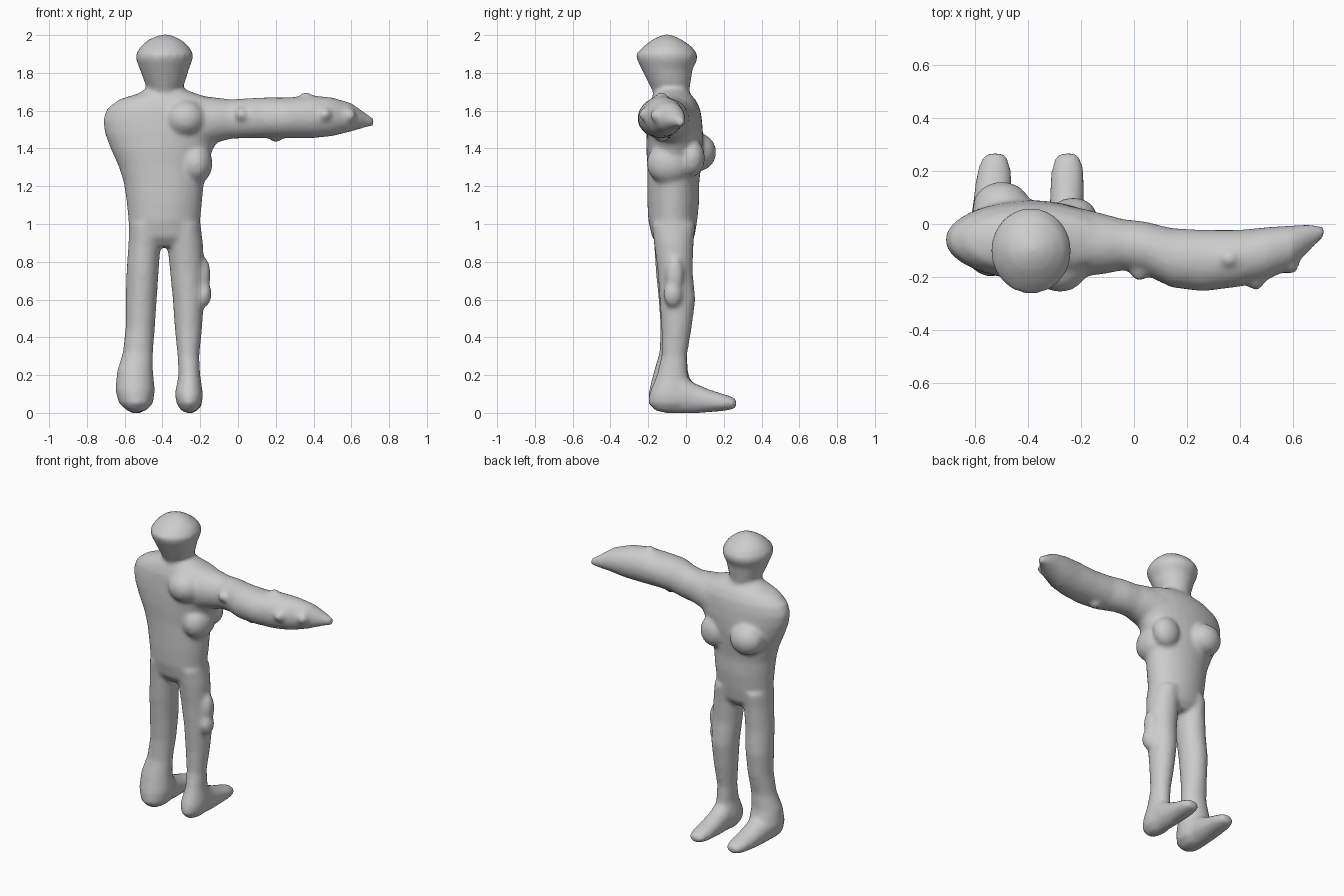
import bpy, bmesh, math
from mathutils import Vector

parts = []


def loft(name, axis, sections, n=32):
    """Elliptic sections along an axis: (t, u_min, u_max, v_min, v_max)."""
    bm = bmesh.new()
    rings = []
    for t, u0, u1, v0, v1 in sections:
        ring = []
        for i in range(n):
            a = 2 * math.pi * i / n
            u = (u0 + u1) / 2 + (u1 - u0) / 2 * math.cos(a)
            v = (v0 + v1) / 2 + (v1 - v0) / 2 * math.sin(a)
            co = {'x': (t, u, v), 'y': (u, t, v), 'z': (u, v, t)}[axis]
            ring.append(bm.verts.new(co))
        rings.append(ring)
    for a, b in zip(rings, rings[1:]):
        for i in range(n):
            j = (i + 1) % n
            bm.faces.new((a[i], a[j], b[j], b[i]))
    bm.faces.new(rings[0])
    bm.faces.new(rings[-1])
    bmesh.ops.recalc_face_normals(bm, faces=bm.faces)
    add(name, bm)


def blob(name, loc, radii):
    bm = bmesh.new()
    bmesh.ops.create_uvsphere(bm, u_segments=24, v_segments=16, radius=1)
    for v in bm.verts:
        v.co = Vector(loc) + v.co * Vector(radii)
    add(name, bm)


def add(name, bm):
    me = bpy.data.meshes.new(name)
    bm.to_mesh(me)
    bm.free()
    ob = bpy.data.objects.new(name, me)
    bpy.context.collection.objects.link(ob)
    parts.append(ob)


# Torso
loft("torso", 'z', [
    (0.88, -0.47, -0.31, -0.14, 0.01), (0.93, -0.58, -0.19, -0.18, 0.045),
    (1.02, -0.58, -0.20, -0.20, 0.06), (1.12, -0.59, -0.19, -0.205, 0.07),
    (1.22, -0.605, -0.18, -0.205, 0.07), (1.30, -0.63, -0.17, -0.205, 0.08),
    (1.40, -0.675, -0.13, -0.21, 0.09), (1.48, -0.705, -0.08, -0.21, 0.09),
    (1.55, -0.715, -0.07, -0.205, 0.085), (1.61, -0.695, -0.07, -0.20, 0.075),
    (1.66, -0.63, -0.12, -0.185, 0.05), (1.69, -0.53, -0.22, -0.17, 0.02),
    (1.72, -0.48, -0.30, -0.16, 0.01)])

# Torso bulges: chest, side, shoulder blade
blob("chest_left", (-0.50, 0.065, 1.38), (0.11, 0.095, 0.10))
blob("chest_right", (-0.23, 0.03, 1.35), (0.09, 0.07, 0.10))
blob("side_bulge", (-0.225, -0.09, 1.32), (0.09, 0.12, 0.11))
blob("shoulder_blade", (-0.28, -0.15, 1.56), (0.11, 0.108, 0.10))

# Head with a wide brow line
loft("head", 'z', [
    (1.66, -0.46, -0.32, -0.16, 0.0), (1.71, -0.475, -0.30, -0.18, 0.02),
    (1.75, -0.495, -0.28, -0.20, 0.025), (1.82, -0.52, -0.26, -0.235, 0.035),
    (1.87, -0.54, -0.24, -0.26, 0.06), (1.90, -0.54, -0.237, -0.265, 0.06),
    (1.94, -0.515, -0.26, -0.225, 0.03), (1.975, -0.475, -0.30, -0.18, -0.02),
    (1.995, -0.43, -0.34, -0.14, -0.06), (2.003, -0.40, -0.37, -0.11, -0.09)])

# Outstretched arm
loft("arm", 'x', [
    (-0.32, -0.20, 0.07, 1.40, 1.67), (-0.20, -0.20, 0.06, 1.40, 1.68),
    (-0.12, -0.19, 0.04, 1.43, 1.67), (-0.04, -0.175, 0.018, 1.45, 1.66),
    (0.04, -0.19, 0.01, 1.455, 1.665), (0.14, -0.24, -0.015, 1.455, 1.67),
    (0.26, -0.255, -0.022, 1.455, 1.67), (0.40, -0.237, -0.022, 1.455, 1.68),
    (0.50, -0.213, -0.012, 1.465, 1.67), (0.60, -0.165, -0.005, 1.49, 1.64),
    (0.67, -0.095, 0.0, 1.51, 1.59), (0.718, -0.05, -0.01, 1.52, 1.56)])
for loc in [(0.02, -0.18, 1.58), (0.46, -0.215, 1.58), (0.36, -0.13, 1.665),
            (0.20, -0.13, 1.465), (0.59, -0.155, 1.575)]:
    blob("arm_bump", loc, (0.035, 0.035, 0.035))

# Legs
loft("leg_left", 'z', [
    (1.00, -0.575, -0.41, -0.18, 0.05), (0.90, -0.58, -0.41, -0.17, 0.04),
    (0.75, -0.59, -0.42, -0.16, 0.035), (0.60, -0.595, -0.43, -0.145, 0.045),
    (0.45, -0.595, -0.44, -0.135, 0.03), (0.32, -0.61, -0.45, -0.14, 0.005),
    (0.22, -0.64, -0.45, -0.17, 0.01), (0.12, -0.65, -0.44, -0.195, 0.04),
    (0.05, -0.63, -0.45, -0.20, 0.04), (0.01, -0.58, -0.49, -0.16, 0.0)])
loft("leg_right", 'z', [
    (1.00, -0.37, -0.20, -0.18, 0.05), (0.90, -0.375, -0.185, -0.17, 0.04),
    (0.75, -0.36, -0.18, -0.15, 0.035), (0.60, -0.345, -0.18, -0.14, 0.05),
    (0.45, -0.335, -0.19, -0.13, 0.03), (0.30, -0.32, -0.205, -0.13, 0.005),
    (0.20, -0.315, -0.20, -0.155, 0.01), (0.10, -0.335, -0.185, -0.195, 0.03),
    (0.05, -0.325, -0.19, -0.20, 0.04), (0.01, -0.30, -0.22, -0.16, 0.0)])
blob("thigh_bump", (-0.19, -0.06, 0.73), (0.045, 0.05, 0.10))
blob("knee_bump", (-0.18, -0.07, 0.63), (0.04, 0.05, 0.07))

# Feet
for side, heel, toe, w in (("left", -0.55, -0.525, 0.10), ("right", -0.26, -0.25, 0.075)):
    secs = []
    for y, k, z0, z1 in [(-0.17, 0.5, 0.02, 0.12), (-0.12, 0.85, 0.0, 0.19),
                         (-0.03, 0.9, -0.003, 0.21), (0.04, 0.88, -0.003, 0.16),
                         (0.12, 0.88, 0.003, 0.125), (0.20, 0.85, 0.01, 0.10),
                         (0.245, 0.7, 0.018, 0.085), (0.268, 0.45, 0.03, 0.07)]:
        c = heel + (toe - heel) * (y + 0.17) / 0.43
        r = k * max(w + (0.072 - w) * (y + 0.17) / 0.43, 0.05)
        secs.append((y, c - r, c + r, z0, z1))
    loft("foot_" + side, 'y', secs)

# Fuse everything into one smooth skin
bpy.ops.object.select_all(action='DESELECT')
for ob in parts:
    ob.select_set(True)
body = parts[0]
bpy.context.view_layer.objects.active = body
bpy.ops.object.join()
body.name = "figure_body"
remesh = body.modifiers.new("Fuse", 'REMESH')
remesh.mode = 'VOXEL'
remesh.voxel_size = 0.013
remesh.use_smooth_shade = True
smooth = body.modifiers.new("Soften", 'SMOOTH')
smooth.factor = 0.5
smooth.iterations = 8
